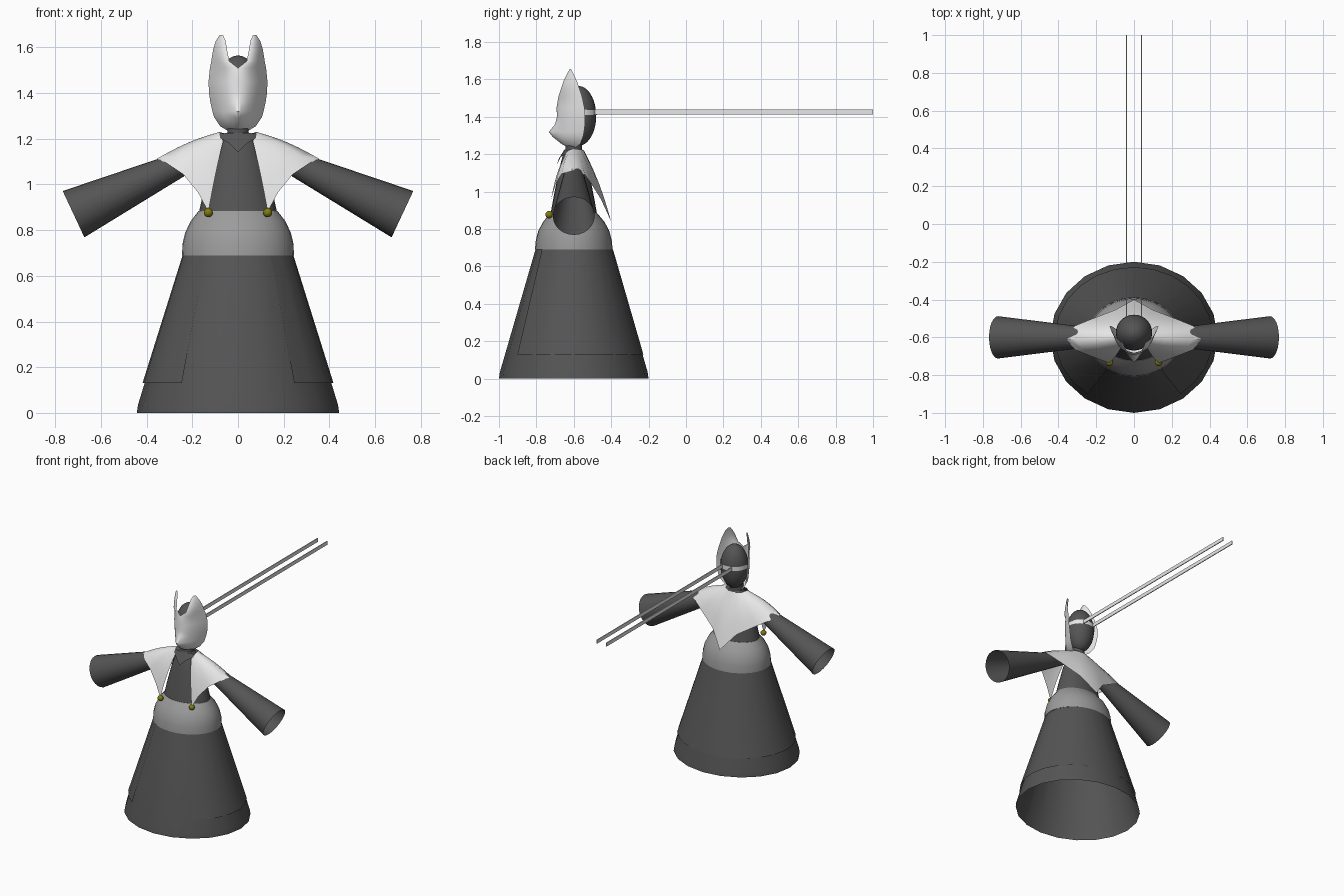
import bpy, bmesh, math
from mathutils import Vector, Matrix

if "Cube" in bpy.data.objects:
    bpy.data.objects.remove(bpy.data.objects["Cube"])

CY = -0.6  # depth of the figure's axis


def material(name, rgb):
    m = bpy.data.materials.new(name)
    m.diffuse_color = (*rgb, 1)
    m.use_nodes = True
    m.node_tree.nodes["Principled BSDF"].inputs["Base Color"].default_value = m.diffuse_color
    return m


DARK = material("dark cloth", (0.09, 0.09, 0.09))
GREY = material("grey sash", (0.33, 0.33, 0.33))
WHITE = material("off white", (0.8, 0.8, 0.8))
GOLD = material("olive gold", (0.22, 0.2, 0.005))


def add(name, bm, mat, angle=40, fix=True):
    if fix:
        bmesh.ops.recalc_face_normals(bm, faces=bm.faces)
    me = bpy.data.meshes.new(name)
    bm.to_mesh(me)
    bm.free()
    me.materials.append(mat)
    ob = bpy.data.objects.new(name, me)
    bpy.context.collection.objects.link(ob)
    bpy.ops.object.select_all(action='DESELECT')
    ob.select_set(True)
    bpy.context.view_layer.objects.active = ob
    bpy.ops.object.shade_smooth_by_angle(angle=math.radians(angle))
    return ob


def grid(bm, rows, closed=False):
    """Quad surface through rows of points."""
    vs = [[bm.verts.new(p) for p in r] for r in rows]
    n = len(rows[0])
    for a, b in zip(vs, vs[1:]):
        for i in range(n if closed else n - 1):
            j = (i + 1) % n
            bm.faces.new((a[i], a[j], b[j], b[i]))
    return vs


def loft(name, rings, mat, n=20, cap=False, mx=None, span=None):
    """Elliptical rings (z, rx, ry) joined into an open tube or a partial wrap."""
    a0, a1 = span or (0, 2 * math.pi)
    count = n + 1 if span else n
    rows = []
    for z, rx, ry in rings:
        angs = [a0 + (a1 - a0) * i / n for i in range(count)]
        rows.append([Vector((rx * math.cos(a), ry * math.sin(a), z)) for a in angs])
    bm = bmesh.new()
    vs = grid(bm, rows, closed=not span)
    if cap:
        bm.faces.new(vs[-1])
    bm.transform(mx or Matrix.Translation((0, CY, 0)))
    return add(name, bm, mat)


def mirror(ob):
    m = ob.modifiers.new("mirror", 'MIRROR')
    m.merge_threshold = 0.0005
    return ob


# Skirt, and an overskirt open at the front
loft("skirt", [(0, .443, .4), (.035, .438, .395), (.69, .238, .205)], DARK)
gap = math.radians(36)
loft("overskirt", [(.13, .419, .372), (.69, .243, .21)], DARK,
     span=(-math.pi / 2 + gap, 1.5 * math.pi - gap))

# Wide sash and bodice
loft("sash", [(.69, .245, .208), (.74, .243, .203), (.79, .231, .19),
              (.84, .207, .163), (.885, .172, .125)], GREY, n=32, cap=True)
loft("bodice", [(.86, .175, .128), (.95, .155, .112), (1.1, .115, .083),
                (1.19, .08, .06), (1.225, .048, .045)], DARK, n=24, cap=True)
loft("neck", [(1.2, .048, .045), (1.29, .045, .045)], DARK)

# Flared open sleeves
for s, side in ((1, "left"), (-1, "right")):
    a, b = Vector((s * .1, CY, 1.16)), Vector((s * .72, CY, .87))
    d = b - a
    mx = Matrix.Translation(a) @ d.to_track_quat('Z', 'Y').to_matrix().to_4x4()
    loft(side + "_sleeve", [(0, .035, .035), (d.length, .112, .112)], DARK, n=24, mx=mx)

# Shoulder cape: neckline to hem, front edge round to the centre back
neckline = [(.065, -.65, 1.19), (.072, -.64, 1.21), (.078, -.625, 1.222), (.08, -.61, 1.228),
            (.08, -.6, 1.23), (.075, -.585, 1.228), (.065, -.565, 1.225), (.035, -.55, 1.222),
            (0, -.545, 1.22)]
hem = [(.13, -.735, .88), (.175, -.72, .965), (.24, -.695, 1.045), (.315, -.665, 1.095),
       (.355, -.61, 1.113), (.315, -.54, 1.09), (.23, -.505, 1.04), (.10, -.455, .96),
       (0, -.4, .84)]
rows = []
for k in range(7):
    t = k / 6
    rows.append([Vector(p).lerp(Vector(q), t)
                 + Vector((0, (-.008 if i < 4 else .008 if i > 5 else 0), .012))
                 * math.sin(math.pi * t) for i, (p, q) in enumerate(zip(neckline, hem))])
bm = bmesh.new()
grid(bm, rows)
mirror(add("cape", bm, WHITE, 60))

# Pointed collar folded over the chest
bm = bmesh.new()
grid(bm, [[(0, -.65, 1.225), (.05, -.645, 1.225), (.08, -.625, 1.222)],
          [(0, -.692, 1.14), (.038, -.678, 1.18), (.082, -.64, 1.205)]])
mirror(add("collar", bm, DARK))

# Beads on the cape points
for s, side in ((1, "left"), (-1, "right")):
    bm = bmesh.new()
    bmesh.ops.create_uvsphere(bm, u_segments=16, v_segments=10, radius=.02,
                              matrix=Matrix.Translation((s * .13, -.732, .877)))
    add(side + "_bead", bm, GOLD)

# Head
bm = bmesh.new()
bmesh.ops.create_uvsphere(bm, u_segments=28, v_segments=18, radius=1,
                          matrix=Matrix.Translation((0, -.575, 1.405))
                          @ Matrix.Diagonal((.096, .095, .16, 1)))
add("head", bm, DARK)

# Animal mask: height, inner and outer half width, front and rear depth
profile = [(1.235, 0, .045, -.63, -.59), (1.255, 0, .078, -.665, -.565),
           (1.295, 0, .105, -.715, -.55), (1.32, 0, .112, -.733, -.545),
           (1.36, 0, .121, -.7, -.54), (1.4, 0, .127, -.69, -.54),
           (1.45, 0, .129, -.692, -.543), (1.51, 0, .123, -.682, -.556),
           (1.54, .038, .117, -.672, -.566), (1.59, .048, .109, -.655, -.583),
           (1.63, .055, .097, -.636, -.602), (1.655, .066, .08, -.622, -.614)]
rows = []
for z, xi, xo, yf, yb in profile:
    base = max(yf, -.69)
    row = []
    for i in range(11):
        s = i / 10
        y = base + (yb - base) * s ** 2.3 + (yf - base) * max(0, 1 - 2 * s) ** 1.3
        row.append((xi + (xo - xi) * s, y, z))
    rows.append(row)
bm = bmesh.new()
grid(bm, rows)
mirror(add("mask", bm, WHITE, 50))

# Strap round the back of the head, with two long trailing ends
loft("strap", [(1.41, .1, .099), (1.44, .1, .099)], WHITE, n=20,
     mx=Matrix.Translation((0, -.575, 0)), span=(-.2, math.pi + .2))
for s, side in ((1, "left"), (-1, "right")):
    bm = bmesh.new()
    bmesh.ops.create_cube(bm, size=1, matrix=Matrix.Translation((s * .04, .245, 1.425))
                          @ Matrix.Diagonal((.006, 1.51, .027, 1)))
    add(side + "_strap_end", bm, WHITE)
